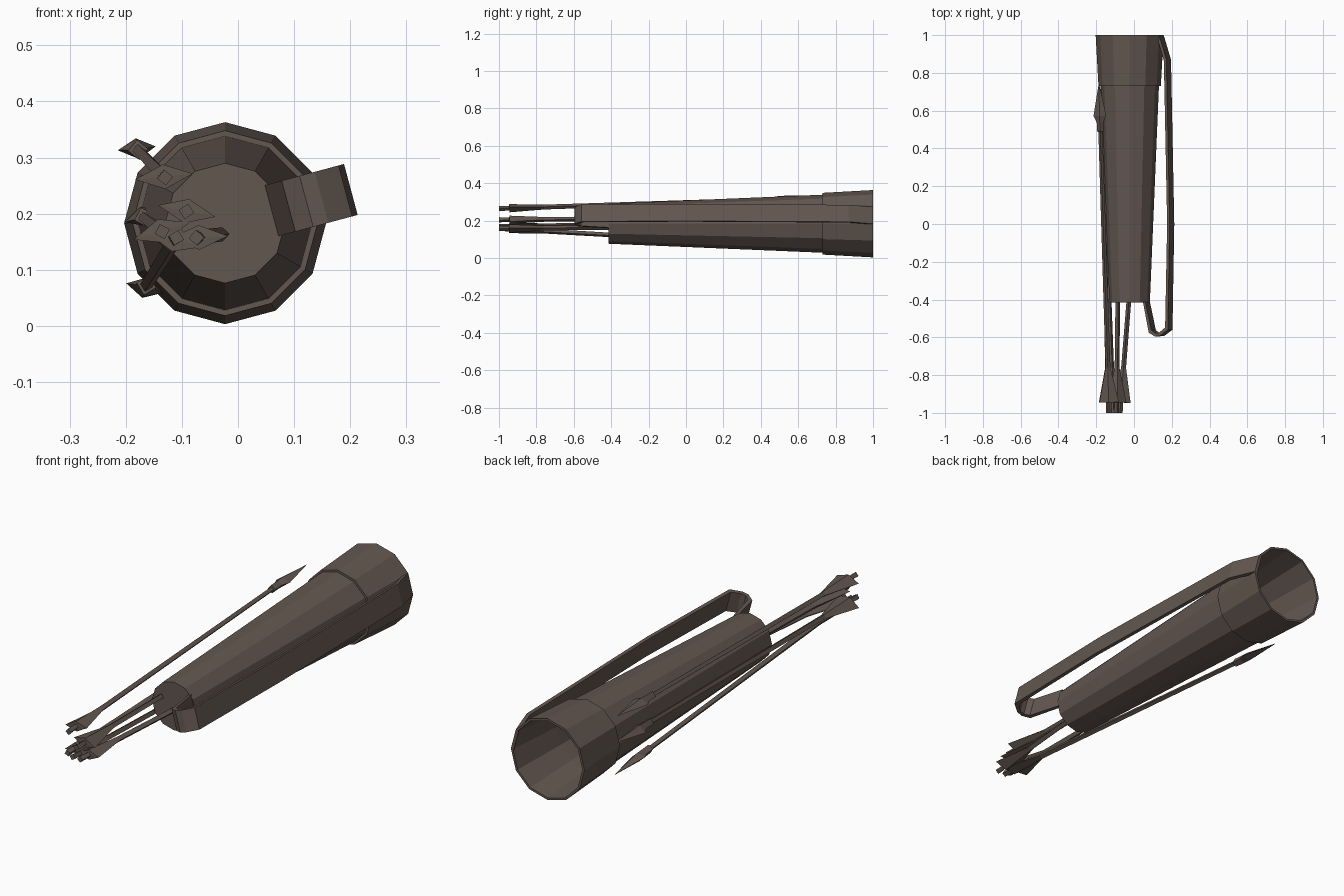
import bpy, bmesh, math
from mathutils import Vector

if "Cube" in bpy.data.objects:
    bpy.data.objects.remove(bpy.data.objects["Cube"])

CX, CZ = -0.023, 0.183          # quiver axis, running along y

mat = bpy.data.materials.new("dark_leather")
mat.diffuse_color = (0.125, 0.095, 0.08, 1)
mat.use_nodes = True
mat.node_tree.nodes["Principled BSDF"].inputs["Base Color"].default_value = mat.diffuse_color


def finish(bm, name):
    bmesh.ops.recalc_face_normals(bm, faces=bm.faces)
    me = bpy.data.meshes.new(name)
    bm.to_mesh(me)
    bm.free()
    me.materials.append(mat)
    ob = bpy.data.objects.new(name, me)
    bpy.context.collection.objects.link(ob)
    return ob


def bridge(bm, a, b):
    n = len(a)
    for i in range(n):
        bm.faces.new((a[i], a[(i + 1) % n], b[(i + 1) % n], b[i]))


def lathe(name, profile, caps):
    """12-sided turned shape around the quiver axis; profile is (radius, y)."""
    bm = bmesh.new()
    rings = []
    for r, y in profile:
        rings.append([bm.verts.new((CX + r * math.cos(i * math.pi / 6), y,
                                    CZ + r * math.sin(i * math.pi / 6))) for i in range(12)])
    for a, b in zip(rings, rings[1:]):
        bridge(bm, a, b)
    if caps:
        bm.faces.new(rings[0])
        bm.faces.new(rings[-1])
    else:
        bridge(bm, rings[-1], rings[0])
    return finish(bm, name)


# Tapered hollow quiver body with closed bottom, and the open cuff
lathe("quiver_body", [(.107, -.415), (.155, .73), (.147, .73), (.098, -.40)], True)
lathe("quiver_cuff", [(.165, .73), (.18, 1), (.17, 1), (.147, .73)], False)

# Carrying strap: flat band in the radial plane at 15 degrees
outer = [(.085, -.41), (.117, -.575), (.15, -.595), (.178, -.592),
         (.222, -.56), (.232, 0), (.214, .87), (.174, 1)]
inner = [(.098, -.41), (.131, -.562), (.152, -.578), (.173, -.576),
         (.207, -.548), (.218, 0), (.200, .865), (.160, 1)]
ang = math.radians(15)
rad = Vector((math.cos(ang), 0, math.sin(ang)))
side = Vector((-math.sin(ang), 0, math.cos(ang))) * 0.047


def strap_point(p, s):
    return Vector((CX, p[1], CZ)) + rad * p[0] + side * s


bm = bmesh.new()
rings = [[bm.verts.new(strap_point(p, s)) for p, s in ((o, -1), (o, 1), (i, 1), (i, -1))]
         for o, i in zip(outer, inner)]
for a, b in zip(rings, rings[1:]):
    bridge(bm, a, b)
bm.faces.new(rings[0])
bm.faces.new(rings[-1])
finish(bm, "shoulder_strap")

# Arrow profile: (distance from nock, half width, half height)
ARROW = [(0, .014, .014), (.055, .012, .012), (.056, .052, .022), (.24, .013, .013),
         (1.49, .011, .011), (1.491, .018, .018), (1.54, .018, .018),
         (1.575, .034, .018), (1.745, .001, .001)]


def arrow(name, nock, tip, roll):
    """Four-sided arrow with flared fletching and a flat pointed head."""
    nock, tip = Vector(nock), Vector(tip)
    d = (tip - nock).normalized()
    u = d.cross(Vector((0, 0, 1))).normalized()
    v = u.cross(d)
    c, s = math.cos(roll), math.sin(roll)
    u, v = u * c + v * s, v * c - u * s
    bm = bmesh.new()
    rings = [[bm.verts.new(nock + d * t + o) for o in (u * w, v * h, -u * w, -v * h)]
             for t, w, h in ARROW]
    for a, b in zip(rings, rings[1:]):
        bridge(bm, a, b)
    bm.faces.new(rings[0])
    bm.faces.new(rings[-1])
    finish(bm, name)


# Bundle: two arrows outside the body, one breaking the wall, two inside
arrow("arrow_upper", (-.13, -1, .264), (-.186, .745, .322), .1)
arrow("arrow_lower", (-.11, -1, .157), (-.172, .735, .058), -.25)
arrow("arrow_side", (-.135, -1, .168), (-.172, .7, .197), .3)
arrow("arrow_inner_a", (-.092, -1, .204), (-.075, .7, .22), -.2)
arrow("arrow_inner_b", (-.074, -1, .157), (.06, .7, .175), .05)
